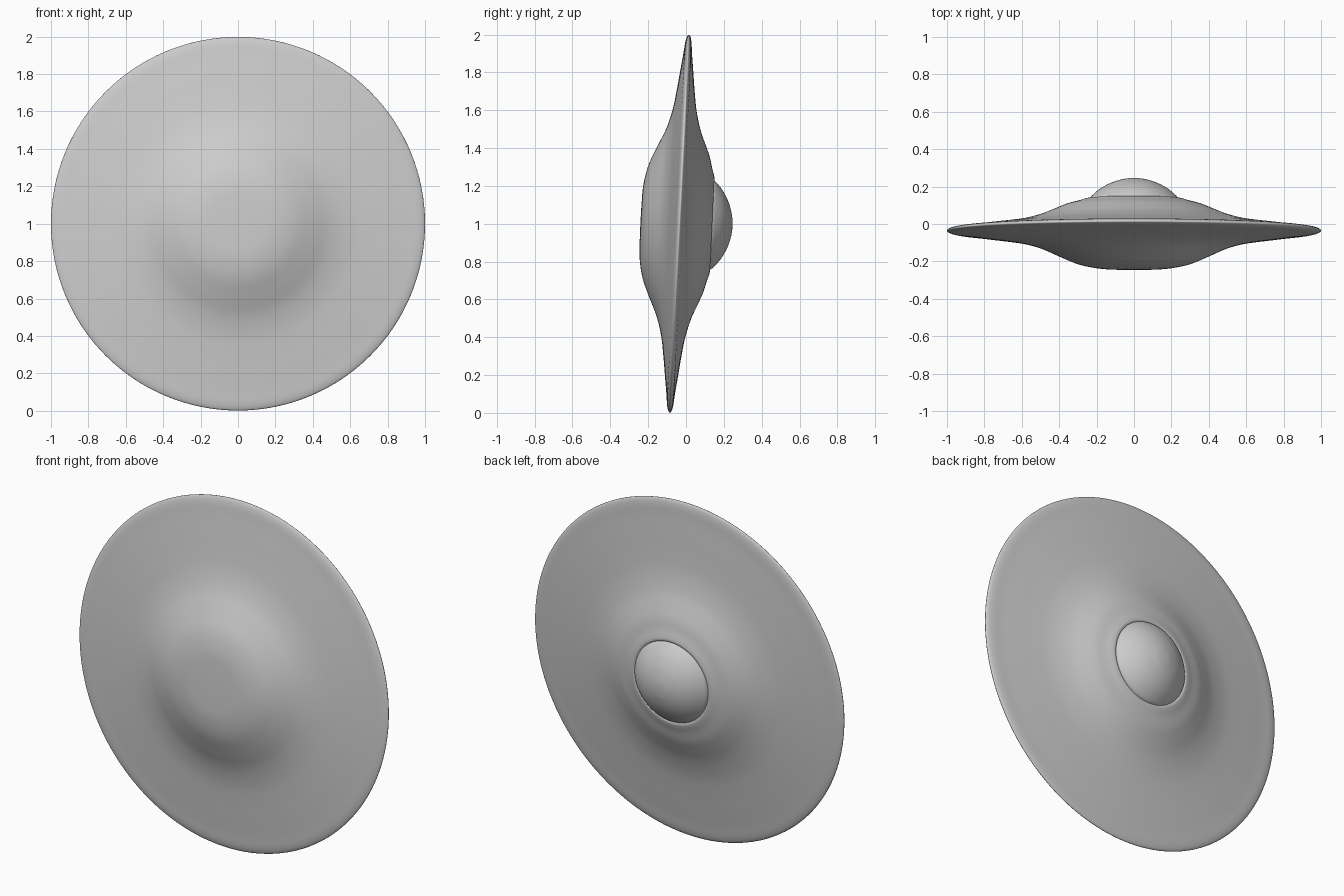
import bpy, bmesh, math
from mathutils import Matrix, Vector

if "Cube" in bpy.data.objects:
    bpy.data.objects.remove(bpy.data.objects["Cube"])

TILT = Matrix.Translation((0, -0.035, 1.0)) @ Matrix.Rotation(math.radians(-92.87), 4, 'X')


def smooth_profile(pts, steps=5):
    """Catmull-Rom curve through (radius, height) points."""
    p = [Vector(q) for q in pts]
    p = [2 * p[0] - p[1]] + p + [2 * p[-1] - p[-2]]
    out = []
    for i in range(1, len(p) - 2):
        a, b, c, d = p[i - 1:i + 3]
        for s in range(steps):
            t = s / steps
            out.append(0.5 * (2 * b + (c - a) * t + (2 * a - 5 * b + 4 * c - d) * t * t
                              + (3 * b - a - 3 * c + d) * t ** 3))
    out.append(p[-2])
    return out


def lathe(name, profile, segments=128):
    bm = bmesh.new()
    verts = [bm.verts.new((max(r, 0), 0, h)) for r, h in profile]
    edges = [bm.edges.new(e) for e in zip(verts, verts[1:])]
    bmesh.ops.spin(bm, geom=verts + edges, cent=(0, 0, 0), axis=(0, 0, 1),
                   angle=2 * math.pi, steps=segments)
    bmesh.ops.remove_doubles(bm, verts=bm.verts, dist=1e-5)
    bmesh.ops.recalc_face_normals(bm, faces=bm.faces)
    bm.transform(TILT)
    mesh = bpy.data.meshes.new(name)
    bm.to_mesh(mesh)
    bm.free()
    mesh.shade_smooth()
    obj = bpy.data.objects.new(name, mesh)
    bpy.context.collection.objects.link(obj)
    return obj


# Saucer hull: belly centre, out around the thin rim, back in to the dome seat
lathe("saucer_hull", smooth_profile([
    (0, -0.206), (0.1, -0.205), (0.2, -0.2), (0.3, -0.179), (0.4, -0.138),
    (0.5, -0.094), (0.6, -0.066), (0.7, -0.05), (0.8, -0.037), (0.9, -0.024),
    (0.96, -0.017), (0.99, -0.009), (1.0, 0.0), (0.99, 0.009), (0.96, 0.016),
    (0.9, 0.022), (0.8, 0.034), (0.7, 0.046), (0.6, 0.061), (0.5, 0.087),
    (0.42, 0.119), (0.36, 0.143), (0.3, 0.159), (0.265, 0.17), (0.245, 0.173),
    (0.23, 0.165)]))

# Cockpit dome seated in the ring
lathe("cockpit_dome", smooth_profile([
    (0.238, 0.168), (0.225, 0.187), (0.18, 0.225), (0.12, 0.257),
    (0.06, 0.275), (0.025, 0.28), (0, 0.281)]))
